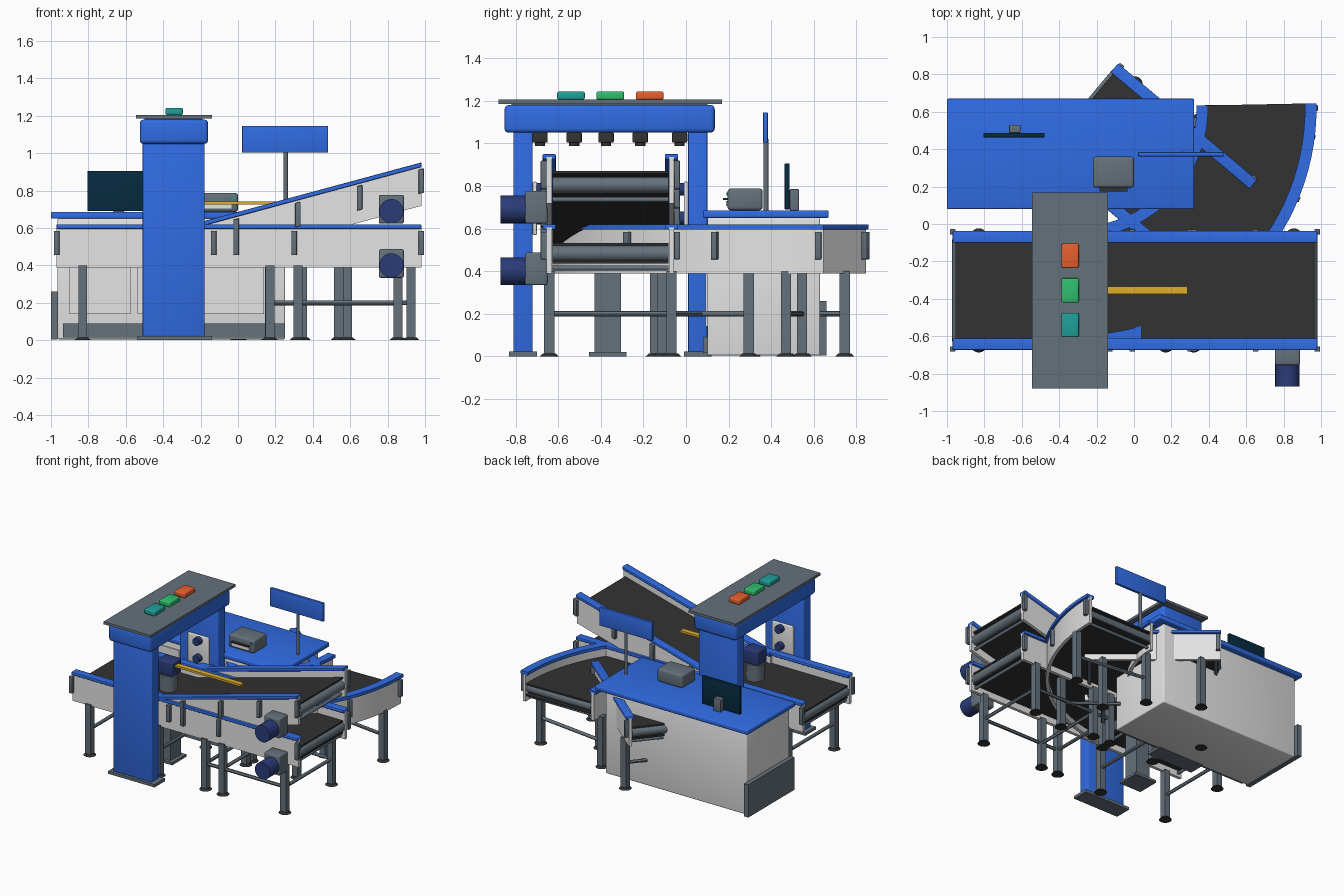
import bpy, bmesh, math
from mathutils import Matrix, Vector

cube = bpy.data.objects.get("Cube")
if cube:
    bpy.data.objects.remove(cube, do_unlink=True)


def material(name, *rgb):
    m = bpy.data.materials.new(name)
    m.use_nodes = True
    m.diffuse_color = (*rgb, 1)
    m.node_tree.nodes["Principled BSDF"].inputs["Base Color"].default_value = (*rgb, 1)
    return m


BLUE = material("bright blue", .03, .15, .78)
LIGHT = material("light grey", .78, .78, .78)
GREY = material("steel grey", .13, .165, .2)
NAVY = material("navy", .023, .045, .19)
BLACK = material("belt black", .032, .032, .032)
ORANGE = material("orange", .8, .115, .027)
GREEN = material("green", .03, .52, .155)
TEAL = material("teal", .014, .35, .32)
YELLOW = material("yellow", .75, .43, .025)
SCREEN = material("screen dark teal", .002, .024, .052)


def finish(name, bm, mat, smooth=False):
    bmesh.ops.recalc_face_normals(bm, faces=bm.faces)
    mesh = bpy.data.meshes.new(name)
    bm.to_mesh(mesh)
    bm.free()
    mesh.materials.append(mat)
    ob = bpy.data.objects.new(name, mesh)
    bpy.context.collection.objects.link(ob)
    if smooth:
        bpy.ops.object.select_all(action='DESELECT')
        ob.select_set(True)
        bpy.context.view_layer.objects.active = ob
        bpy.ops.object.shade_smooth_by_angle()
    return ob


def box(name, mat, x, y, z, bevel=0, frame=Matrix()):
    """Box from (min, max) pairs, placed by an optional frame."""
    bm = bmesh.new()
    bmesh.ops.create_cube(bm, size=1)
    for v in bm.verts:
        v.co = Vector([(a + b) / 2 + c * (b - a) for c, (a, b) in zip(v.co, (x, y, z))])
    if bevel:
        bmesh.ops.bevel(bm, geom=bm.edges[:], offset=bevel, segments=3, profile=.5, affect='EDGES')
    bm.transform(frame)
    return finish(name, bm, mat, bool(bevel))


def tube(name, mat, a, b, r, r2=None, frame=Matrix(), sides=24):
    """Cylinder from point a to point b."""
    a, b = frame @ Vector(a), frame @ Vector(b)
    bm = bmesh.new()
    bmesh.ops.create_cone(bm, cap_ends=True, segments=sides, radius1=r,
                          radius2=r if r2 is None else r2, depth=(b - a).length)
    turn = Vector((0, 0, 1)).rotation_difference(b - a).to_matrix().to_4x4()
    bm.transform(Matrix.Translation((a + b) / 2) @ turn)
    return finish(name, bm, mat, True)


def arc(name, mat, centre, r, z, start, end, steps=28):
    """Rectangular section swept round a vertical axis."""
    bm = bmesh.new()
    section = [(r[0], z[0]), (r[1], z[0]), (r[1], z[1]), (r[0], z[1])]
    rings = []
    for i in range(steps + 1):
        t = start + (end - start) * i / steps
        rings.append([bm.verts.new((centre[0] + q * math.cos(t), centre[1] + q * math.sin(t), h))
                      for q, h in section])
    for p, q in zip(rings, rings[1:]):
        for k in range(4):
            bm.faces.new((p[k], p[k - 1], q[k - 1], q[k]))
    bm.faces.new(rings[0])
    bm.faces.new(rings[-1])
    return finish(name, bm, mat, True)


def leg(name, x, y):
    box(name, GREY, (x - .024, x + .024), (y - .024, y + .024), (.012, .4))
    tube(name + "_foot", BLACK, (x, y, 0), (x, y, .014), .045, .03)


def cross_bar(name, a, b):
    tube(name, GREY, (*a, .2), (*b, .2), .013, sides=12)


HALF = .287      # half the distance between side rails
RAIL = .62       # height of the rail tops


def conveyor(name, frame, length, brackets, lift=0):
    """Straight conveyor along local x; local z = 0 is the rail top."""
    for side, s in (("left", 1), ("right", -1)):
        y = s * HALF
        box(f"{name}_{side}_panel", LIGHT, (0, length), (y - .012, y + .012), (-.232, -.015), frame=frame)
        box(f"{name}_{side}_cap", BLUE, (0, length), (y - .031, y + .031), (-.024, 0), .005, frame)
        for x in brackets:
            out = sorted((y + s * .012, y + s * .04))
            box(f"{name}_{side}_bracket", GREY, (x - .015, x + .015), out, (-.165, -.035), .004, frame)
    w = HALF - .015
    for part, z in (("belt", -.1), ("belt_return", -.185)):
        box(f"{name}_{part}", BLACK, (.015, length - .015), (-w, w), (z + lift, z + .012 + lift), frame=frame)
    for x in (.035, length - .035):
        tube(f"{name}_end_roller", GREY, (x, -w, -.137), (x, w, -.137), .037, frame=frame)
        tube(f"{name}_guide_roller", GREY, (x, -w, -.205), (x, w, -.205), .012, frame=frame)


def motor(x, z):
    box("gearbox", GREY, (x - .067, x + .067), (-.755, -.65), (z - .066, z + .087), .01)
    tube("motor", NAVY, (x, -.74, z), (x, -.87, z), .065)


# Main and inclined conveyors
MID = -.355
conveyor("main_conveyor", Matrix.Translation((-.97, MID, RAIL)), 1.95, (0, .84, .96, 1.27, 1.95))
shear = Matrix.Translation((-.3, MID, .605))
shear[2][0] = .27
conveyor("incline_conveyor", shear, 1.28, (.29, .62, .95, 1.28), .012)
for z in (.4, .69):
    motor(.82, z)

# Diagonal conveyor behind
angle = math.atan2(-.63, .75)
along, across = Vector((math.cos(angle), math.sin(angle), 0)), Vector((-math.sin(angle), math.cos(angle), 0))
start = Vector((-.105, .835, RAIL)) - across * HALF
diagonal = Matrix.Translation(start) @ Matrix.Rotation(angle, 4, 'Z')
conveyor("diagonal_conveyor", diagonal, .97, (.02, .95), -.003)

# Quarter-turn conveyor
C = (-.3, .62)
quarter = (-math.pi / 2, .02)
for side, r in (("inner", .665), ("outer", 1.245)):
    arc(f"curve_{side}_panel", LIGHT, C, (r - .012, r + .012), (.388, .605), *quarter)
    arc(f"curve_{side}_cap", BLUE, C, (r - .031, r + .031), (.596, RAIL), *quarter)
for part, z in (("belt", .518), ("belt_return", .433)):
    arc(f"curve_{part}", BLACK, C, (.68, 1.23), (z, z + .012), *quarter)
tube("curve_end_roller", GREY, (.38, .6, .482), (.93, .6, .482), .037)
tube("curve_guide_roller", GREY, (.38, .6, .415), (.93, .6, .415), .012)
for deg in (0, -22.5, -45):
    turn = Matrix.Translation((*C, 0)) @ Matrix.Rotation(math.radians(deg), 4, 'Z')
    box("curve_bracket", GREY, (1.255, 1.283), (-.015, .015), (.455, .585), .004, turn)

# Legs, feet and cross bars
FRONT, BACK = MID - HALF, MID + HALF
for x in (-.83, -.23, .17, .32, .855):
    for y in (FRONT, BACK):
        leg("main_leg", x, y)
    cross_bar("main_cross_bar", (x, FRONT), (x, BACK))
for y in (FRONT, BACK):
    cross_bar("main_long_bar", (.17, y), (.855, y))
for p in ((.345, .545), (.925, .47), (.585, -.11)):
    leg("curve_leg", *p)
cross_bar("curve_end_bar", (.345, .545), (.925, .47))
cross_bar("curve_middle_bar", (.252, .15), (.585, -.11))
for d in (.14, .84):
    ends = [(start + along * d + across * s * HALF).xy for s in (-1, 1)]
    for p in ends:
        leg("diagonal_leg", *p)
    cross_bar("diagonal_cross_bar", *ends)

# Scanning gantry
for name, y, s in (("front", -.765, 1), ("back", .055, -1)):
    box(name + "_column", BLUE, (-.51, -.178), (y - .045, y + .045), (.02, 1.08), .006)
    box(name + "_column_base", GREY, (-.54, -.14), (y - .065, y + .065), (0, .022))
    face = y + s * .045
    box(name + "_sensor_plate", LIGHT, (-.43, -.25), sorted((face, face + s * .02)), (.57, .82), .006)
    for z in (.65, .785):
        tube(name + "_side_sensor", NAVY, (-.33, face + s * .02, z), (-.33, face + s * .06, z), .03)
box("gantry_beam", BLUE, (-.525, -.16), (-.852, .135), (1.05, 1.18), .02)
box("gantry_top_plate", GREY, (-.545, -.14), (-.88, .168), (1.185, 1.205))
box("gantry_spacer", GREY, (-.5, -.19), (-.82, .1), (1.17, 1.19))
for name, mat, y in (("teal", TEAL, -.54), ("green", GREEN, -.355), ("orange", ORANGE, -.17)):
    box(name + "_status_block", mat, (-.387, -.295), (y - .065, y + .065), (1.205, 1.243), .008)
for y in (-.685, -.525, -.375, -.215, -.03):
    box("overhead_sensor", BLACK, (-.38, -.3), (y - .036, y + .036), (1.003, 1.052), .006)
    tube("overhead_lens", BLACK, (-.34, y, .987), (-.34, y, 1.005), .024)

# Pusher arm on its pedestal
box("pedestal_base", GREY, (-.44, -.25), (-.455, -.28), (0, .02))
box("pedestal", GREY, (-.4, -.28), (-.43, -.305), (.02, .5))
tube("arm_turret", GREY, (-.35, MID, .5), (-.35, MID, .66), .065)
box("arm_head", NAVY, (-.41, -.28), (-.41, -.3), (.66, .77), .008)
box("arm_boom", YELLOW, (-.28, .285), (MID - .02, MID + .02), (.726, .742))

# Work desk
box("desk_body", LIGHT, (-.965, .252), (.1, .63), (.005, .65), .008)
box("desk_top", BLUE, (-1, .322), (.08, .67), (.65, .686), .008)
box("desk_kickboard", GREY, (-.935, .252), (.08, .1), (.015, .09))
box("desk_end_guard", GREY, (-1, -.965), (.09, .66), (.005, .26))
for x in (-.9, -.537, -.185):
    box("desk_front_panel", LIGHT, (x, x + .325), (.091, .1), (.14, .6))

# Monitor, printer and sign on the desk
box("monitor", SCREEN, (-.805, -.478), (.463, .487), (.69, .905), .004)
box("monitor_stand", GREY, (-.668, -.607), (.487, .53), (.685, .785), .005)
box("printer", GREY, (-.22, 0), (.195, .36), (.686, .788), .015)
box("printer_slot", BLACK, (-.185, -.035), (.174, .196), (.735, .743))
box("printer_label", LIGHT, (-.185, -.035), (.188, .196), (.705, .73))
box("printer_light", TEAL, (-.03, -.015), (.189, .196), (.755, .77))
tube("sign_pole", GREY, (.255, .375, .686), (.255, .375, 1.02), .012)
box("sign_panel", BLUE, (.022, .482), (.362, .384), (1.003, 1.146), .004)
